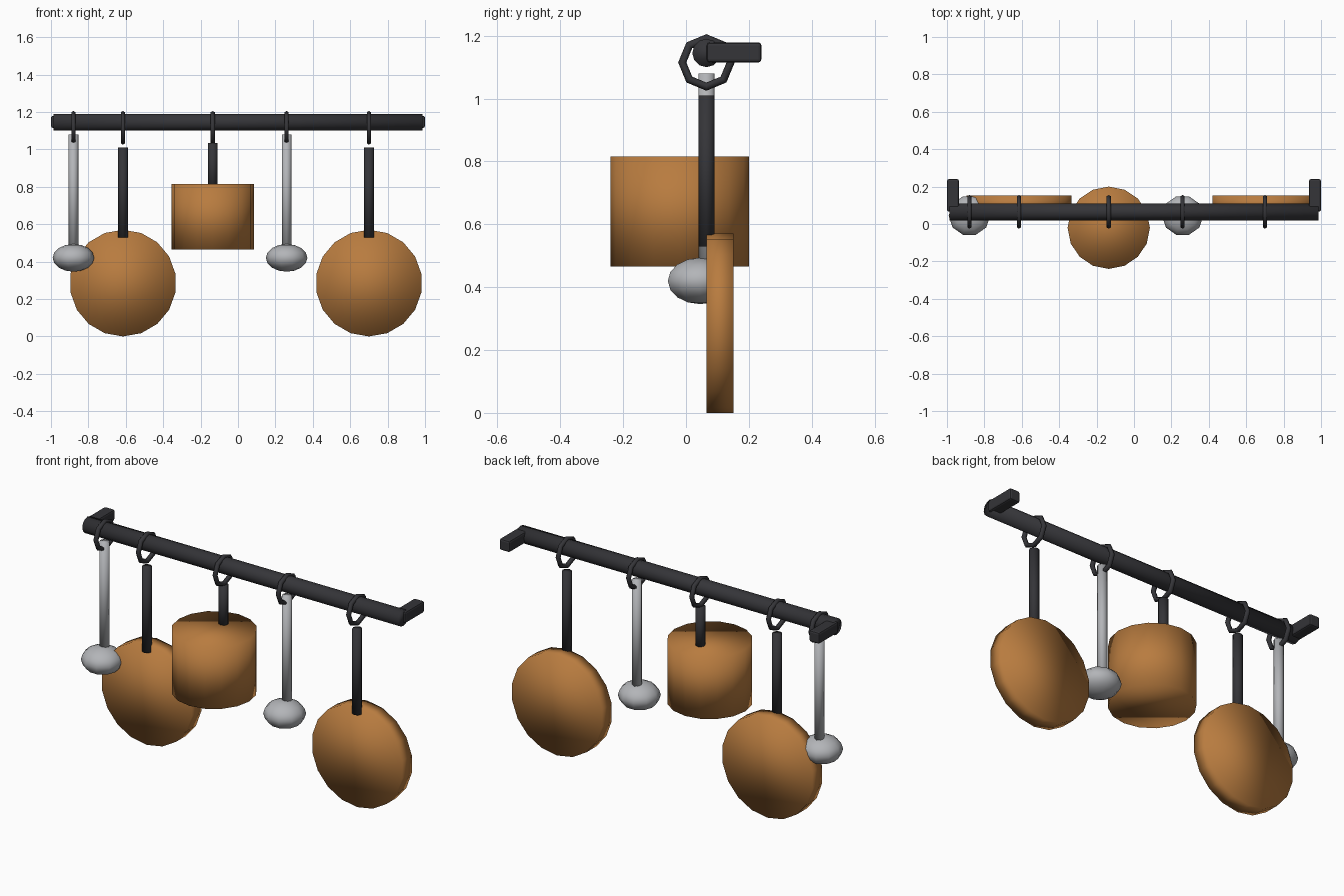
import bpy
from math import pi

if "Cube" in bpy.data.objects:
    bpy.data.objects.remove(bpy.data.objects["Cube"])

RAIL_Y, RAIL_Z = 0.065, 1.145


def material(name, rgb):
    m = bpy.data.materials.new(name)
    m.diffuse_color = (*rgb, 1)
    m.use_nodes = True
    m.node_tree.nodes["Principled BSDF"].inputs["Base Color"].default_value = m.diffuse_color
    return m


iron = material("iron", (0.035, 0.035, 0.04))
copper = material("copper", (0.48, 0.2, 0.05))
steel = material("steel", (0.45, 0.46, 0.48))


def finish(name, mat, smooth=True):
    ob = bpy.context.object
    ob.name = name
    ob.data.materials.append(mat)
    if smooth:
        bpy.ops.object.shade_smooth()
    return ob


def cylinder(name, mat, r, depth, loc, sides, rot=(0, 0, 0)):
    bpy.ops.mesh.primitive_cylinder_add(vertices=sides, radius=r, depth=depth,
                                        location=loc, rotation=rot)
    return finish(name, mat)


def handle(name, mat, x, z0, z1):
    cylinder(name, mat, 0.026, z1 - z0, (x, RAIL_Y, (z0 + z1) / 2), 8)


def hook(x):
    bpy.ops.mesh.primitive_torus_add(major_segments=8, minor_segments=6,
                                     major_radius=0.077, minor_radius=0.013,
                                     location=(x, RAIL_Y, 1.115), rotation=(0, pi / 2, 0))
    finish("hook", iron)


def pan(x):
    hook(x)
    handle("pan_handle", iron, x, 0.53, 1.01)
    cylinder("pan_body", copper, 0.285, 0.087, (x, 0.108, 0.285), 18, (pi / 2, pi, 0))


def pot(x):
    hook(x)
    handle("pot_handle", iron, x, 0.78, 1.035)
    cylinder("pot_body", copper, 0.22, 0.35, (x, -0.02, 0.64), 16)


def ladle(x):
    hook(x)
    handle("ladle_handle", steel, x, 0.45, 1.08)
    bpy.ops.mesh.primitive_uv_sphere_add(segments=10, ring_count=8, radius=1,
                                         location=(x, 0.045, 0.42), rotation=(0, 0, pi / 2))
    bpy.context.object.scale = (0.108, 0.111, 0.074)
    finish("ladle_bowl", steel)


# rail
cylinder("rail", iron, 0.045, 1.975, (0, RAIL_Y, RAIL_Z), 12, (0, pi / 2, 0))

# wall brackets at both ends
for s in (-1, 1):
    bpy.ops.mesh.primitive_cube_add(size=1, location=(s * 0.968, 0.153, 1.147))
    ob = bpy.context.object
    ob.scale = (0.064, 0.174, 0.064)
    bpy.ops.object.transform_apply(location=False, rotation=False, scale=True)
    finish("wall_bracket", iron, smooth=False)
    bevel = ob.modifiers.new("bevel", 'BEVEL')
    bevel.width = 0.01
    bevel.segments = 2

# hanging cookware
ladle(-0.88)
pan(-0.615)
pot(-0.135)
ladle(0.26)
pan(0.70)
